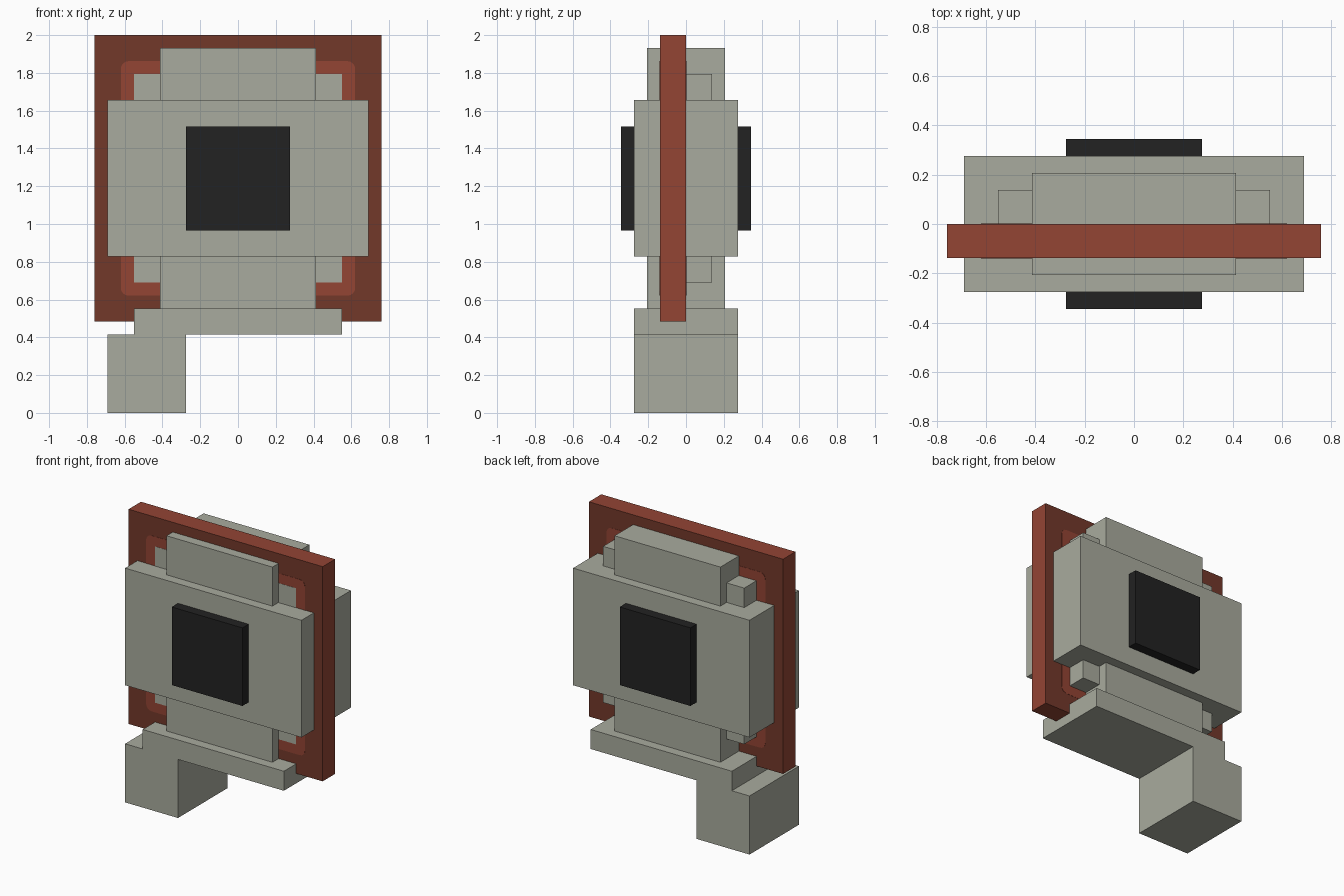
import bpy
import bmesh

if "Cube" in bpy.data.objects:
    bpy.data.objects.remove(bpy.data.objects["Cube"])

U = 2 / 29  # grid unit: the model is 29 units tall


def material(name, rgb):
    m = bpy.data.materials.new(name)
    m.diffuse_color = (*rgb, 1)
    m.use_nodes = True
    m.node_tree.nodes["Principled BSDF"].inputs["Base Color"].default_value = m.diffuse_color
    return m


GREY = material("stone_grey", (0.397, 0.407, 0.342))
RED = material("brick_red", (0.292, 0.058, 0.034))
DARK_RED = material("dark_red", (0.171, 0.040, 0.023))
BLACK = material("black", (0.016, 0.016, 0.016))


def box(name, x, y, z, mats, round_corners=0):
    """Box from (min, max) ranges in grid units; optionally rounds the edges along y."""
    bm = bmesh.new()
    bmesh.ops.create_cube(bm, size=1)
    for v in bm.verts:
        v.co = [U * (lo + (hi - lo) * (c + 0.5))
                for c, (lo, hi) in zip(v.co, (x, y, z))]
    if round_corners:
        edges = [e for e in bm.edges
                 if abs(e.verts[0].co.y - e.verts[1].co.y) > 1e-4]
        bmesh.ops.bevel(bm, geom=edges, offset=round_corners * U,
                        segments=4, profile=0.5, affect='EDGES')
    bm.normal_update()
    # a second material goes on the front and back faces
    for f in bm.faces:
        f.material_index = int(len(mats) > 1 and abs(f.normal.y) > 0.9)
    mesh = bpy.data.meshes.new(name)
    bm.to_mesh(mesh)
    bm.free()
    for m in mats:
        mesh.materials.append(m)
    ob = bpy.data.objects.new(name, mesh)
    bpy.context.collection.objects.link(ob)
    return ob


# Support: offset foot and base slab
box("foot", (-10, -4), (-4, 4), (0, 6), [GREY])
box("base_slab", (-8, 8), (-4, 4), (6, 8), [GREY])

# Stepped body
box("tall_body", (-6, 6), (-3, 3), (8, 28), [GREY])
box("wide_body", (-10, 10), (-4, 4), (12, 24), [GREY])
box("inner_body", (-8, 8), (-2.04, 2), (10, 26), [GREY])

# Square panel showing on both sides
box("dark_panel", (-4, 4), (-5, 5), (14, 22), [BLACK])

# Red plate with dark faces and a lighter rounded centre
box("red_plate", (-11, 11), (-2, 0), (7, 29), [RED, DARK_RED])
box("plate_centre", (-9, 9), (-2.02, 0.02), (9, 27), [RED], round_corners=0.6)
